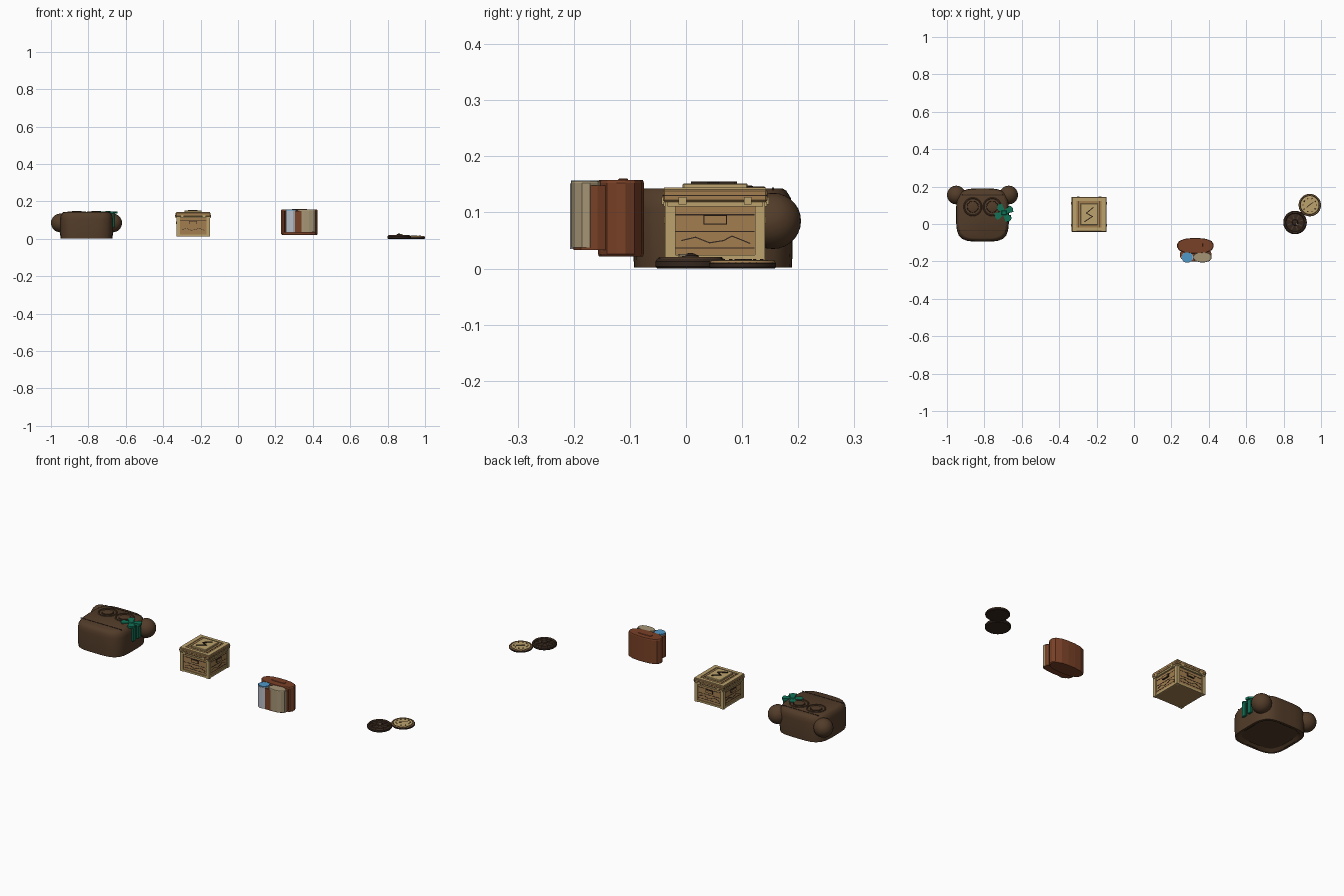
import bpy
import bmesh
from math import sin, cos, pi, atan2, hypot
from mathutils import Matrix, Vector

cube = bpy.data.objects.get("Cube")
if cube:
    bpy.data.objects.remove(cube, do_unlink=True)


def material(name, r, g, b):
    m = bpy.data.materials.new(name)
    m.use_nodes = True
    m.diffuse_color = (r, g, b, 1)
    m.node_tree.nodes["Principled BSDF"].inputs["Base Color"].default_value = (r, g, b, 1)
    return m


FUR = material("brown fur", 0.085, 0.045, 0.022)
DARK = material("dark brown", 0.035, 0.02, 0.013)
WOOD = material("wood", 0.36, 0.21, 0.08)
PALE = material("pale wood", 0.5, 0.36, 0.15)
LEATHER = material("red leather", 0.19, 0.052, 0.02)
TAN = material("tan cloth", 0.38, 0.3, 0.18)
GREY = material("pale grey", 0.48, 0.52, 0.58)
BLUE = material("blue", 0.08, 0.32, 0.58)
GREEN = material("green ribbon", 0.006, 0.17, 0.095)


def finish(name, bm, mat, smooth=False):
    bmesh.ops.recalc_face_normals(bm, faces=bm.faces)
    me = bpy.data.meshes.new(name)
    bm.to_mesh(me)
    bm.free()
    ob = bpy.data.objects.new(name, me)
    bpy.context.collection.objects.link(ob)
    me.materials.append(mat)
    if smooth:
        bpy.ops.object.select_all(action='DESELECT')
        bpy.context.view_layer.objects.active = ob
        ob.select_set(True)
        bpy.ops.object.shade_smooth_by_angle()
    return ob


def box(name, centre, size, mat, turn=None, bevel=0.0):
    bm = bmesh.new()
    bmesh.ops.create_cube(bm, size=1)
    bmesh.ops.scale(bm, vec=size, verts=bm.verts)
    if bevel:
        bmesh.ops.bevel(bm, geom=bm.edges[:], offset=bevel, segments=1, affect='EDGES')
    bmesh.ops.transform(bm, matrix=Matrix.Translation(centre), verts=bm.verts)
    if turn:
        bmesh.ops.transform(bm, matrix=turn, verts=bm.verts)
    return finish(name, bm, mat)


def stack(name, x, y, rx, ry, profile, mat, n=32, power=2, smooth=True):
    """Superellipse rings of (scale, height), closed at both ends."""
    bm = bmesh.new()
    rings = []
    for s, z in profile:
        ring = []
        for i in range(n):
            a = 2 * pi * (i + 0.5) / n
            c, d = cos(a), sin(a)
            k = (abs(c) ** power + abs(d) ** power) ** (-1 / power)
            ring.append(bm.verts.new((x + rx * s * k * c, y + ry * s * k * d, z)))
        rings.append(ring)
    for low, high in zip(rings, rings[1:]):
        for i in range(n):
            j = (i + 1) % n
            bm.faces.new((low[i], low[j], high[j], high[i]))
    bm.faces.new(rings[0])
    bm.faces.new(rings[-1])
    return finish(name, bm, mat, smooth)


def torus(name, x, y, z, radius, tube, mat, n=28, m=6):
    bm = bmesh.new()
    grid = [[bm.verts.new((x + (radius + tube * cos(2 * pi * j / m)) * cos(2 * pi * i / n),
                           y + (radius + tube * cos(2 * pi * j / m)) * sin(2 * pi * i / n),
                           z + tube * sin(2 * pi * j / m))) for j in range(m)] for i in range(n)]
    for i in range(n):
        for j in range(m):
            a, b = grid[i], grid[(i + 1) % n]
            bm.faces.new((a[j], b[j], b[(j + 1) % m], a[(j + 1) % m]))
    return finish(name, bm, mat, True)


def ball(name, centre, size, mat):
    bm = bmesh.new()
    bmesh.ops.create_uvsphere(bm, u_segments=24, v_segments=14, radius=1)
    bmesh.ops.transform(bm, matrix=Matrix.Translation(centre) @ Matrix.Diagonal((*size, 1)),
                        verts=bm.verts)
    return finish(name, bm, mat, True)


def line(name, points, z, width, mat, turn=None, depth=0.004):
    """Thin flat strokes through points in a plane at height z."""
    for (ax, ay), (bx, by) in zip(points, points[1:]):
        spin = Matrix.Translation(((ax + bx) / 2, (ay + by) / 2, z)) @ \
            Matrix.Rotation(atan2(by - ay, bx - ax), 4, 'Z')
        box(name, (0, 0, 0), (hypot(bx - ax, by - ay) + width / 2, width, depth), mat,
            turn @ spin if turn else spin)


# Bear-headed container
BX, BY = -0.81, 0.048
stack("bear_body", BX, BY, 0.141, 0.142,
      [(0.8, 0.012), (0.9, 0.002), (0.99, 0.002), (1, 0.03), (1, 0.105), (0.98, 0.125), (0.92, 0.139), (0.87, 0.143)],
      FUR, 40, 4)
for side, ex in (("right", -0.95), ("left", -0.67)):
    ball(side + "_ear", (ex, 0.155, 0.085), (0.05, 0.05, 0.05), FUR)
for side, ex in (("right", -0.862), ("left", -0.758)):
    torus(side + "_eye_ring", ex, 0.092, 0.143, 0.046, 0.004, FUR)
    stack(side + "_eye", ex, 0.092, 0.028, 0.028, [(1, 0.14), (1, 0.147), (0.9, 0.148)], FUR, 20)
    torus(side + "_eye_seam", ex, 0.092, 0.143, 0.03, 0.002, DARK)
line("muzzle_seam", [(BX - 0.125, -0.037), (BX + 0.125, -0.037)], 0.1425, 0.003, DARK)
line("brow_seam", [(BX - 0.11, 0.155), (BX + 0.11, 0.155)], 0.1425, 0.003, DARK)

# Green bow on the side of the head
for i, angle in enumerate((0.5, 2.2, 3.6, 5.3)):
    bm = bmesh.new()
    outline = [(0, -0.008), (0.046, -0.02), (0.054, 0), (0.046, 0.02), (0, 0.008)]
    face = bm.faces.new([bm.verts.new((px, py, 0)) for px, py in outline])
    top = bmesh.ops.extrude_face_region(bm, geom=[face])["geom"]
    bmesh.ops.translate(bm, vec=(0, 0, 0.012), verts=[v for v in top if isinstance(v, bmesh.types.BMVert)])
    bmesh.ops.transform(bm, matrix=Matrix.Translation((-0.695, 0.06, 0.135)) @
                        Matrix.Rotation(angle, 4, 'Z'), verts=bm.verts)
    finish("bow_loop", bm, GREEN)
box("bow_knot", (-0.695, 0.06, 0.143), (0.028, 0.028, 0.014), GREEN, bevel=0.004)
for ty in (0.035, 0.078):
    box("bow_tail", (-0.663, ty, 0.103), (0.012, 0.026, 0.082), GREEN, bevel=0.002)

# Wooden crate
CX, CY = -0.24, 0.052
box("crate_body", (CX, CY, 0.067), (0.166, 0.166, 0.106), WOOD)
box("crate_lid", (CX, CY, 0.13), (0.186, 0.186, 0.022), WOOD, bevel=0.003)
for sx in (-1, 1):
    for sy in (-1, 1):
        box("crate_post", (CX + sx * 0.08, CY + sy * 0.08, 0.067), (0.018, 0.018, 0.108), PALE)
    box("lid_frame_side", (CX + sx * 0.078, CY, 0.142), (0.022, 0.182, 0.005), PALE)
    box("lid_frame_end", (CX, CY + sx * 0.081, 0.142), (0.136, 0.018, 0.005), PALE)
    line("lid_gap", [(CX + sx * 0.056, CY - 0.07), (CX + sx * 0.056, CY + 0.07)], 0.14, 0.003, DARK)
box("lid_panel", (CX, CY, 0.146), (0.092, 0.116, 0.011), PALE, bevel=0.002)
line("lid_mark", [(CX - 0.025, CY - 0.04), (CX + 0.018, CY - 0.012), (CX - 0.015, CY + 0.006),
                  (CX + 0.022, CY + 0.036)], 0.153, 0.005, DARK)
for side in range(4):
    # Local frame of each wall: x along the wall, y up, z outwards
    wall = Matrix.Translation((CX, CY, 0)) @ Matrix.Rotation(side * pi / 2, 4, 'Z') @ \
        Matrix.Translation((0, -0.083, 0)) @ Matrix.Rotation(pi / 2, 4, 'X')
    for h in (0.037, 0.066, 0.096):
        line("plank_gap", [(-0.07, h), (0.07, h)], 0, 0.002, DARK, wall, 0.002)
    line("wood_grain", [(-0.06, 0.05), (-0.035, 0.056), (-0.01, 0.046), (0.015, 0.05), (0.03, 0.058),
                        (0.062, 0.045)], 0, 0.002, DARK, wall, 0.003)
    box("bottom_rail", (0, 0.019, 0.001), (0.15, 0.01, 0.006), PALE, wall)
    box("top_rail", (0, 0.115, 0.003), (0.17, 0.008, 0.012), PALE, wall)
    box("handle", (0, 0.087, 0.002), (0.042, 0.017, 0.008), DARK, wall)
    box("handle_plate", (0, 0.087, 0.004), (0.038, 0.013, 0.008), WOOD, wall)
    line("lid_edge_gap", [(-0.092, 0.13), (0.092, 0.13)], 0.009, 0.002, DARK, wall, 0.003)
    for sx in (-1, 1):
        box("lid_clip", (sx * 0.058, 0.121, 0.008), (0.014, 0.014, 0.01), PALE, wall)

# Leather satchel with bottle and bedroll
SX, SY = 0.328, -0.116
stack("satchel_body", SX, SY, 0.098, 0.041,
      [(0.96, 0.022), (1, 0.026), (1, 0.153), (0.96, 0.158)], LEATHER, 16, 2.6, False)
stack("satchel_pocket", SX + 0.002, -0.165, 0.085, 0.036, [(1, 0.033), (1, 0.148)], LEATHER, 16, 3, False)
stack("bedroll", 0.366, -0.178, 0.05, 0.027, [(1, 0.038), (1, 0.153), (0.95, 0.156)], TAN, 12, 2.4, False)
stack("bottle", 0.285, -0.178, 0.031, 0.03, [(1, 0.035), (1, 0.152)], GREY, 12, 2, False)
stack("bottle_cap", 0.285, -0.178, 0.029, 0.028, [(1, 0.151), (1, 0.157)], BLUE, 12, 2, False)
box("satchel_strap", (SX, -0.112, 0.158), (0.08, 0.018, 0.005), LEATHER, bevel=0.002)

# Dark biscuit with a raised centre
DX, DY = 0.861, 0.008
stack("dark_biscuit", DX, DY, 0.063, 0.063,
      [(0.94, 0), (1, 0.004), (1, 0.013), (0.93, 0.018), (0.8, 0.018), (0.76, 0.015), (0.3, 0.018)], DARK)
torus("dark_biscuit_ring", DX, DY, 0.017, 0.054, 0.004, FUR)
stack("dark_biscuit_centre", DX, DY, 0.018, 0.018, [(1, 0.014), (0.8, 0.023), (0.2, 0.028)], DARK, 16)
for i in range(8):
    a = i * pi / 4 + 0.3
    line("biscuit_spoke", [(DX + 0.02 * cos(a), DY + 0.02 * sin(a)),
                           (DX + 0.042 * cos(a), DY + 0.042 * sin(a))], 0.0175, 0.005, FUR)
line("biscuit_mark", [(DX, DY + 0.004), (DX + 0.017, DY - 0.02)], 0.024, 0.004, TAN)

# Pale biscuit with chips
PX, PY = 0.94, 0.101
stack("pale_biscuit_base", PX, PY, 0.06, 0.06, [(0.95, 0), (1, 0.003), (1, 0.009), (0.94, 0.012)], DARK)
stack("pale_biscuit_top", PX, PY, 0.048, 0.048, [(1, 0.01), (1, 0.013), (0.94, 0.015)], PALE)
torus("pale_biscuit_rim", PX, PY, 0.011, 0.055, 0.0035, WOOD)
for i in range(10):
    a = 2 * pi * i / 10
    stack("chip", PX + 0.036 * cos(a), PY + 0.036 * sin(a), 0.004, 0.004,
          [(1, 0.013), (0.8, 0.017)], DARK, 8)
line("pale_biscuit_mark", [(PX - 0.016, PY - 0.012), (PX, PY + 0.002), (PX + 0.018, PY + 0.014)],
     0.015, 0.004, DARK)
